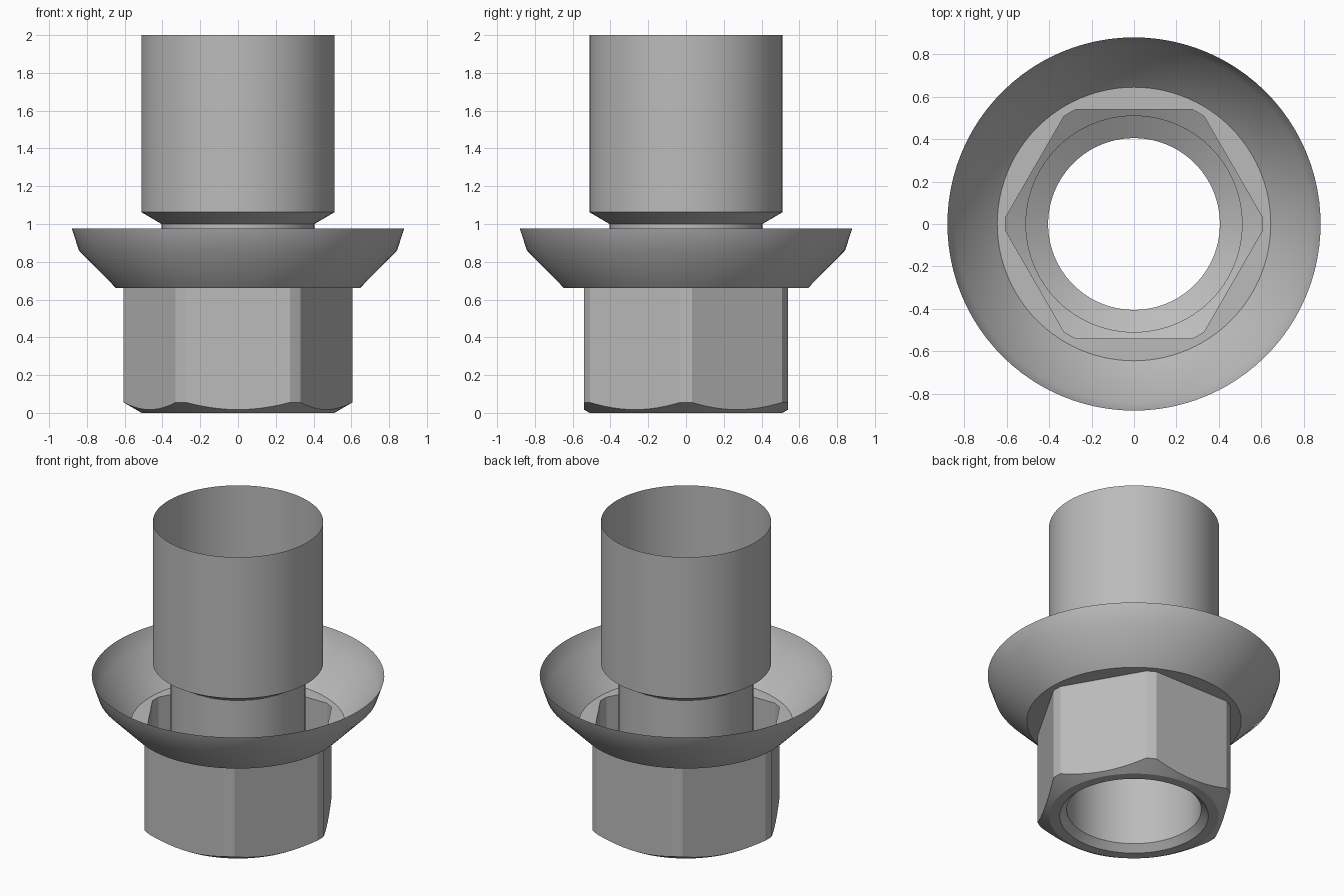
import bpy
from math import cos, sin, pi, acos, radians

cube = bpy.data.objects.get("Cube")
if cube:
    bpy.data.objects.remove(cube, do_unlink=True)

steel = bpy.data.materials.new("grey_steel")
steel.use_nodes = True
steel.diffuse_color = (0.5, 0.5, 0.5, 1)
steel.node_tree.nodes["Principled BSDF"].inputs["Base Color"].default_value = (0.5, 0.5, 0.5, 1)

FLAT, CORNER = 0.54, 0.606      # hexagon half width and rounded corner radius
SEAT = 0.66                     # height where the flange meets the hexagon

# Angles shared by all parts: the flats and the small corner arcs
half = acos(FLAT / CORNER)
angles = []
for side in range(6):
    middle = pi / 6 + side * pi / 3
    angles += [middle - half + 2 * half * i / 14 for i in range(14)]
    arc = pi / 3 - 2 * half
    angles += [middle + half + arc * i / 2 for i in range(2)]


def hex_radius(a):
    return min(CORNER, FLAT / cos((a % (pi / 3)) - pi / 6))


def circle(r, z):
    return [(r * cos(a), r * sin(a), z) for a in angles]


def hexagon(height):
    """Rounded hexagon; height gives z from the local radius."""
    return [(hex_radius(a) * cos(a), hex_radius(a) * sin(a), height(hex_radius(a)))
            for a in angles]


def loft(name, rings, smooth_angle):
    """Join successive rings, listed so that faces point outward."""
    n = len(angles)
    verts = [v for ring in rings for v in ring]
    faces = [(k * n + i, k * n + (i + 1) % n, (k + 1) * n + (i + 1) % n, (k + 1) * n + i)
             for k in range(len(rings) - 1) for i in range(n)]
    mesh = bpy.data.meshes.new(name)
    mesh.from_pydata(verts, [], faces)
    mesh.materials.append(steel)
    obj = bpy.data.objects.new(name, mesh)
    bpy.context.collection.objects.link(obj)
    bpy.ops.object.select_all(action="DESELECT")
    obj.select_set(True)
    bpy.context.view_layer.objects.active = obj
    bpy.ops.object.shade_smooth_by_angle(angle=radians(smooth_angle))
    return obj


# Hexagonal nut wall with its conical bottom chamfer
loft("hex_wall", [circle(0.447, 0), circle(0.51, 0),
                  hexagon(lambda r: (r - 0.51) * 0.577),
                  hexagon(lambda r: SEAT)], 25)

# Open dish flange with a flat seat around the hexagon
loft("flange", [hexagon(lambda r: SEAT), circle(0.645, SEAT),
                circle(0.842, 0.86), circle(0.88, 0.975)], 35)

# Bore, from the countersunk mouth up through the neck to the wide sleeve
loft("bore_and_sleeve", [circle(0.447, 0), circle(0.405, 0.042), circle(0.405, 1.0),
                         circle(0.512, 1.063), circle(0.512, 2.0)], 25)
